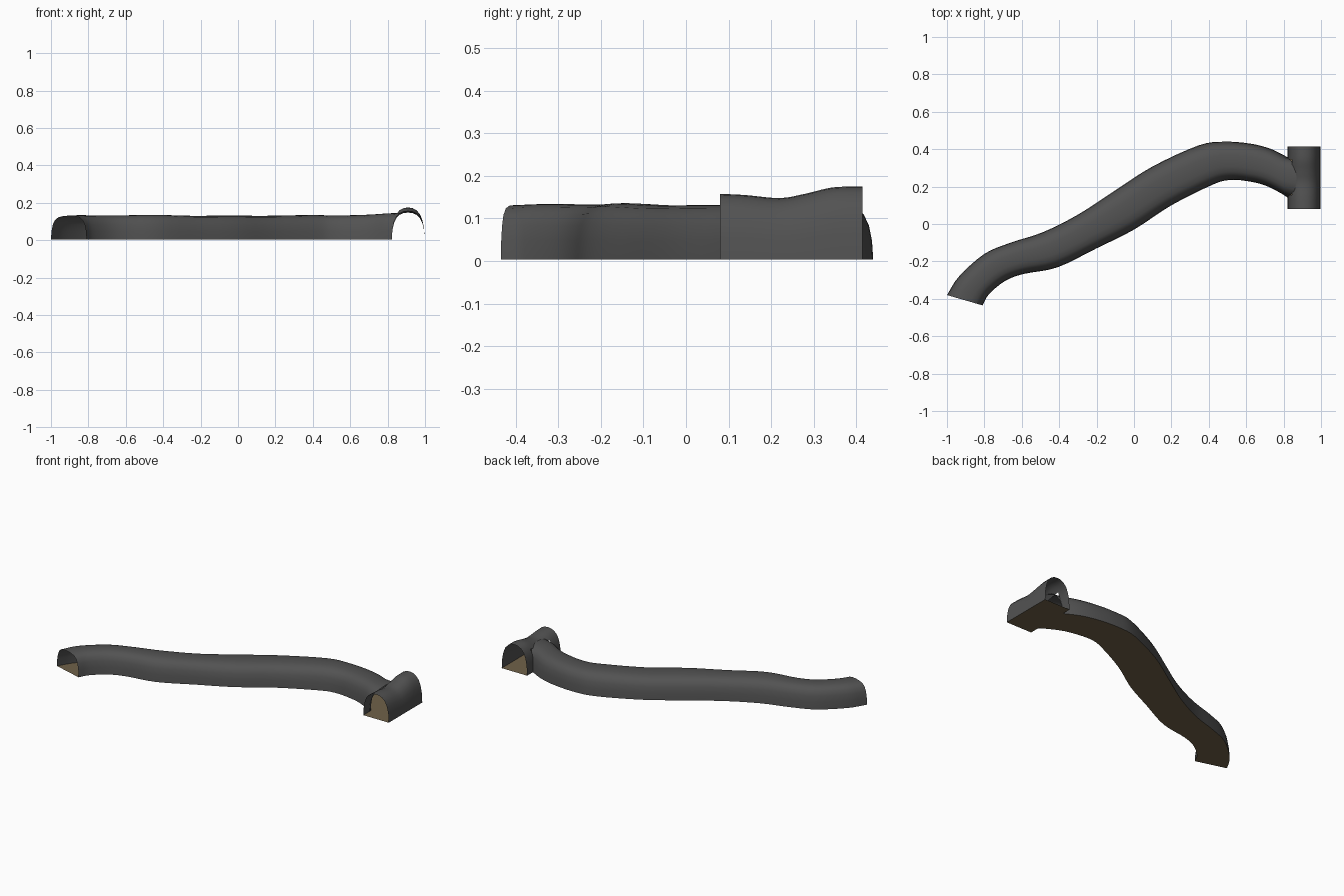
import bpy, bmesh, math
from mathutils import Vector

if "Cube" in bpy.data.objects:
    bpy.data.objects.remove(bpy.data.objects["Cube"])


def material(name, rgb):
    m = bpy.data.materials.new(name)
    m.diffuse_color = (*rgb, 1)
    m.use_nodes = True
    m.node_tree.nodes["Principled BSDF"].inputs["Base Color"].default_value = m.diffuse_color
    return m


ROCK = material("dark grey rock", (0.085, 0.085, 0.085))
EARTH = material("brown earth", (0.16, 0.12, 0.066))
FLOOR_Z = 0.003

# half cross-section of the vault: (fraction of half width, fraction of height)
HALF = [(1, 0), (.97, .35), (.9, .62), (.78, .82), (.58, .94), (.3, .99)]
WIDE = HALF + [(0, 1)] + [(-u, h) for u, h in reversed(HALF)]
# rounder vault for the cross passage
ROUND = [(1, 0), (.96, .35), (.87, .6), (.72, .79), (.5, .92), (.26, .985)]
ROUND = ROUND + [(0, 1)] + [(-u, h) for u, h in reversed(ROUND)]


def spline(pts, steps):
    """Catmull-Rom through tuples of any length."""
    p = [Vector(q) for q in pts]
    p = [2 * p[0] - p[1]] + p + [2 * p[-1] - p[-2]]
    out = []
    for i in range(1, len(p) - 2):
        a, b, c, d = p[i - 1:i + 3]
        for k in range(steps):
            t = k / steps
            out.append(.5 * (2 * b + (c - a) * t + (2 * a - 5 * b + 4 * c - d) * t * t
                             + (3 * b - a - 3 * c + d) * t ** 3))
    return out + [p[-2]]


def make_object(name, rows, mat, hole=None):
    bm = bmesh.new()
    vs = [[bm.verts.new(co) for co in row] for row in rows]
    for r0, r1 in zip(vs, vs[1:]):
        for i in range(len(r0) - 1):
            quad = (r0[i], r1[i], r1[i + 1], r0[i + 1])
            c = sum((v.co for v in quad), Vector()) / 4
            if not (hole and hole(c)):
                bm.faces.new(quad)
    me = bpy.data.meshes.new(name)
    bm.to_mesh(me)
    bm.free()
    me.materials.append(mat)
    ob = bpy.data.objects.new(name, me)
    bpy.context.collection.objects.link(ob)
    bpy.ops.object.select_all(action='DESELECT')
    ob.select_set(True)
    bpy.context.view_layer.objects.active = ob
    bpy.ops.object.shade_smooth_by_angle(angle=math.radians(50))
    return ob


def passage(name, stations, profile, hole=None, finish=None):
    """stations: left xy, right xy, height. Builds the open vault and its floor."""
    vault, floor = [], []
    for lx, ly, rx, ry, h in stations:
        l, r = Vector((lx, ly, FLOOR_Z)), Vector((rx, ry, FLOOR_Z))
        mid, half = (l + r) / 2, (r - l) / 2
        vault.append([mid + half * u + Vector((0, 0, (h - FLOOR_Z) * z)) for u, z in profile])
        floor.append([l, mid + half * -.5, mid, mid + half * .5, r])
    if finish:
        finish(vault[-1])
    make_object(name + "_vault", vault, ROCK, hole)
    make_object(name + "_floor", [list(reversed(f)) for f in floor], EARTH)


# winding main passage
main = [
    (-1, -.38, -.81, -.435, .131), (-.935, -.28, -.775, -.375, .134),
    (-.8, -.16, -.69, -.305, .133), (-.66, -.10, -.59, -.267, .133),
    (-.49, -.045, -.41, -.232, .136), (-.3, .05, -.2, -.13, .131),
    (-.1, .18, 0, -.03, .132), (.1, .308, .2, .1, .131),
    (.345, .42, .42, .21, .135), (.48, .44, .51, .235, .133),
    (.62, .43, .6, .23, .134), (.73, .402, .705, .205, .138),
    (.825, .355, .83, .14, .146)]


def meet_side_wall(ring):
    # trim the end of the main passage to the curve of the cross passage
    for v in ring:
        v.x = .823 + .045 * (v.z / .146) ** 3


passage("main_tunnel", spline(main, 4), WIDE, finish=meet_side_wall)

# short cross passage, opened on its left where the main passage joins
cross = [(.82, y, .998, y, h) for y, h in
         [(.08, .158), (.14, .155), (.22, .148), (.28, .158), (.345, .173), (.415, .175)]]
passage("cross_tunnel", spline(cross, 5), ROUND,
        hole=lambda c: c.x < .855 and .15 < c.y < .345 and c.z < .125)
